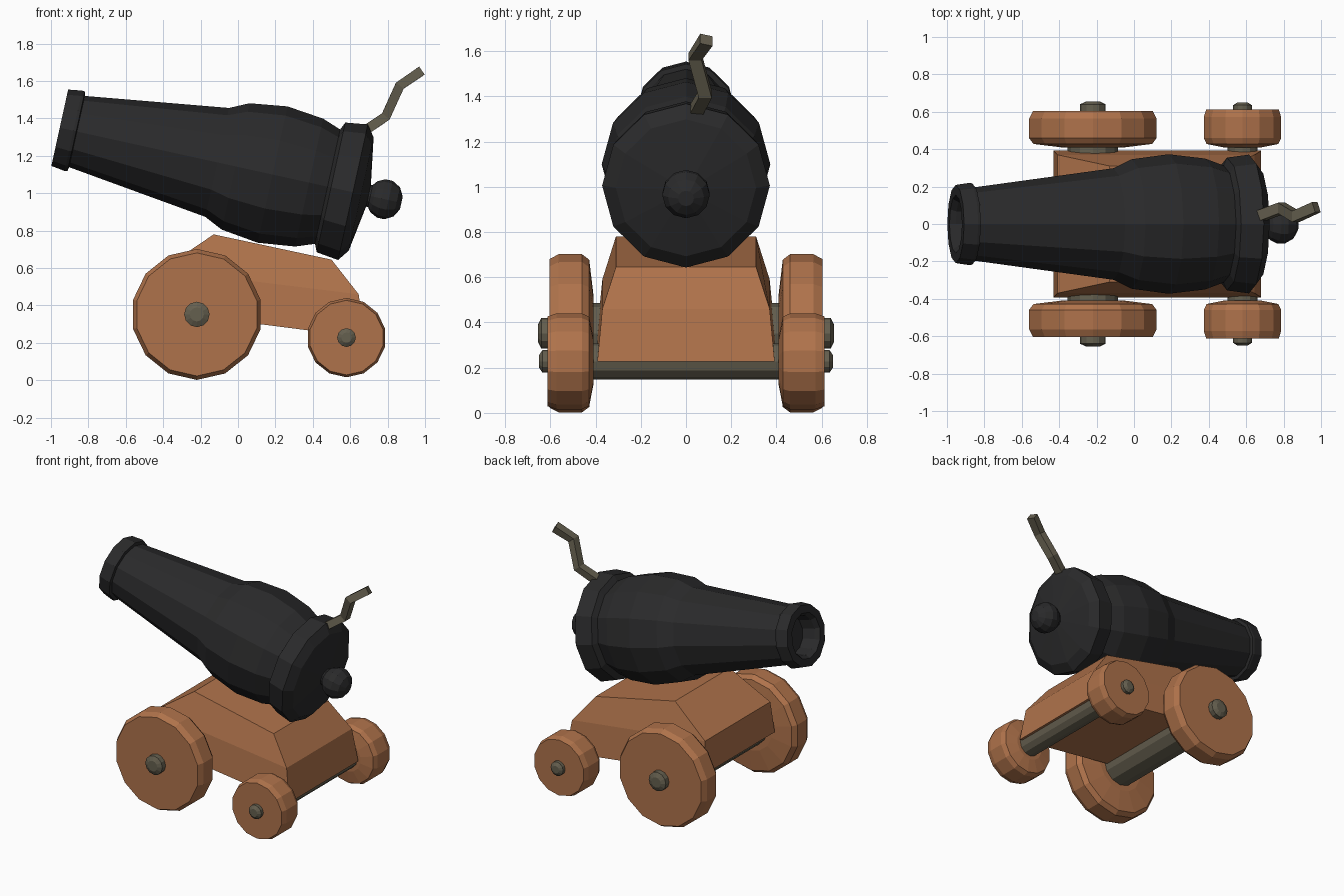
import bpy, bmesh, math
from mathutils import Vector, Matrix

if "Cube" in bpy.data.objects:
    bpy.data.objects.remove(bpy.data.objects["Cube"])


def material(name, rgb):
    m = bpy.data.materials.new(name)
    m.diffuse_color = (*rgb, 1)
    m.use_nodes = True
    m.node_tree.nodes["Principled BSDF"].inputs["Base Color"].default_value = m.diffuse_color
    return m


WOOD = material("warm wood", (0.43, 0.17, 0.07))
IRON = material("black iron", (0.023, 0.023, 0.024))
DULL = material("dull metal", (0.13, 0.115, 0.078))


def finish(name, bm, mat):
    bmesh.ops.recalc_face_normals(bm, faces=bm.faces)
    me = bpy.data.meshes.new(name)
    bm.to_mesh(me)
    bm.free()
    me.materials.append(mat)
    ob = bpy.data.objects.new(name, me)
    bpy.context.collection.objects.link(ob)
    return ob


def loft(name, rings, mat):
    """Skin a list of equal-length point rings and cap both ends."""
    bm = bmesh.new()
    vs = [[bm.verts.new(p) for p in r] for r in rings]
    for a, b in zip(vs, vs[1:]):
        n = len(a)
        for i in range(n):
            bm.faces.new((a[i], a[(i + 1) % n], b[(i + 1) % n], b[i]))
    bm.faces.new(vs[0])
    bm.faces.new(vs[-1])
    return finish(name, bm, mat)


def lathe(name, profile, origin, axis, up, sides, mat):
    """Turn (distance along axis, radius) points; first corner points up."""
    o, d, u = Vector(origin), Vector(axis).normalized(), Vector(up).normalized()
    w = d.cross(u)
    rings = []
    for s, r in profile:
        rings.append([o + d * s + (u * math.cos(t) + w * math.sin(t)) * r
                      for t in (2 * math.pi * i / sides for i in range(sides))])
    return loft(name, rings, mat)


# Barrel, from the bottom of the bore round to the breech
TILT = math.radians(12.4)
D = Vector((math.cos(TILT), 0, -math.sin(TILT)))
U = Vector((math.sin(TILT), 0, math.cos(TILT)))
MUZZLE = (-0.953, 0, 1.35)
lathe("barrel", [(0.12, 0.125), (0.03, 0.135), (0.0, 0.155), (0.0, 0.209), (0.075, 0.22),
                 (0.09, 0.217), (0.094, 0.195), (0.862, 0.298), (0.963, 0.346),
                 (1.165, 0.373), (1.365, 0.35), (1.466, 0.313), (1.485, 0.355),
                 (1.605, 0.371), (1.65, 0.31), (1.69, 0.06)],
      MUZZLE, D, U, 12, IRON)

# Knob at the breech
lathe("breech_knob", [(1.65, 0.06), (1.70, 0.06), (1.72, 0.085), (1.76, 0.105), (1.80, 0.105),
                      (1.845, 0.08), (1.87, 0.035)], MUZZLE, D, U, 12, IRON)

# Zigzag fuse with a square section
path = [Vector(p) for p in ((0.64, 0.03, 1.31), (0.79, 0.085, 1.41),
                            (0.865, 0.04, 1.575), (0.975, 0.09, 1.65))]
rings = []
for i, p in enumerate(path):
    t = path[min(i + 1, 3)] - path[max(i - 1, 0)]
    side = Vector((0, 1, 0)) - t * (t.y / t.length_squared)
    side.normalize()
    up = t.normalized().cross(side)
    rings.append([p + side * a * 0.029 + up * b * 0.026
                  for a, b in ((1, 1), (-1, 1), (-1, -1), (1, -1))])
loft("fuse", rings, DULL)

# Carriage body: (front x, front z, back x, back z, half width) per level
levels = [(-0.43, 0.37, 0.68, 0.228, 0.392), (-0.41, 0.59, 0.645, 0.46, 0.37),
          (-0.13, 0.78, 0.5, 0.645, 0.31)]
loft("carriage_body", [[(a, -w, za), (b, -w, zb), (b, w, zb), (a, w, za)]
                       for a, za, b, zb, w in levels], WOOD)

# Axles, wheels and hub caps
for pos, x, z, r, axle_r, cap_r, y_out, y_cap in (
        ("front", -0.22, 0.352, 0.35, 0.135, 0.068, 0.603, 0.655),
        ("back", 0.58, 0.228, 0.212, 0.08, 0.05, 0.612, 0.65)):
    lathe(pos + "_axle", [(-0.45, axle_r), (0.45, axle_r)], (x, 0, z), (0, 1, 0), (0, 0, 1), 12, DULL)
    for side, sy in (("right", -1), ("left", 1)):
        lathe(f"{pos}_{side}_wheel",
              [(0.41, r * 0.5), (0.428, r * 0.93), (0.46, r), (y_out - 0.04, r), (y_out, r * 0.94)],
              (x, 0, z), (0, sy, 0), (0, 0, 1), 14, WOOD)
        lathe(f"{pos}_{side}_hub_cap",
              [(y_out - 0.02, cap_r), (y_cap - 0.015, cap_r), (y_cap, cap_r * 0.55)],
              (x, 0, z), (0, sy, 0), (0, 0, 1), 12, DULL)
